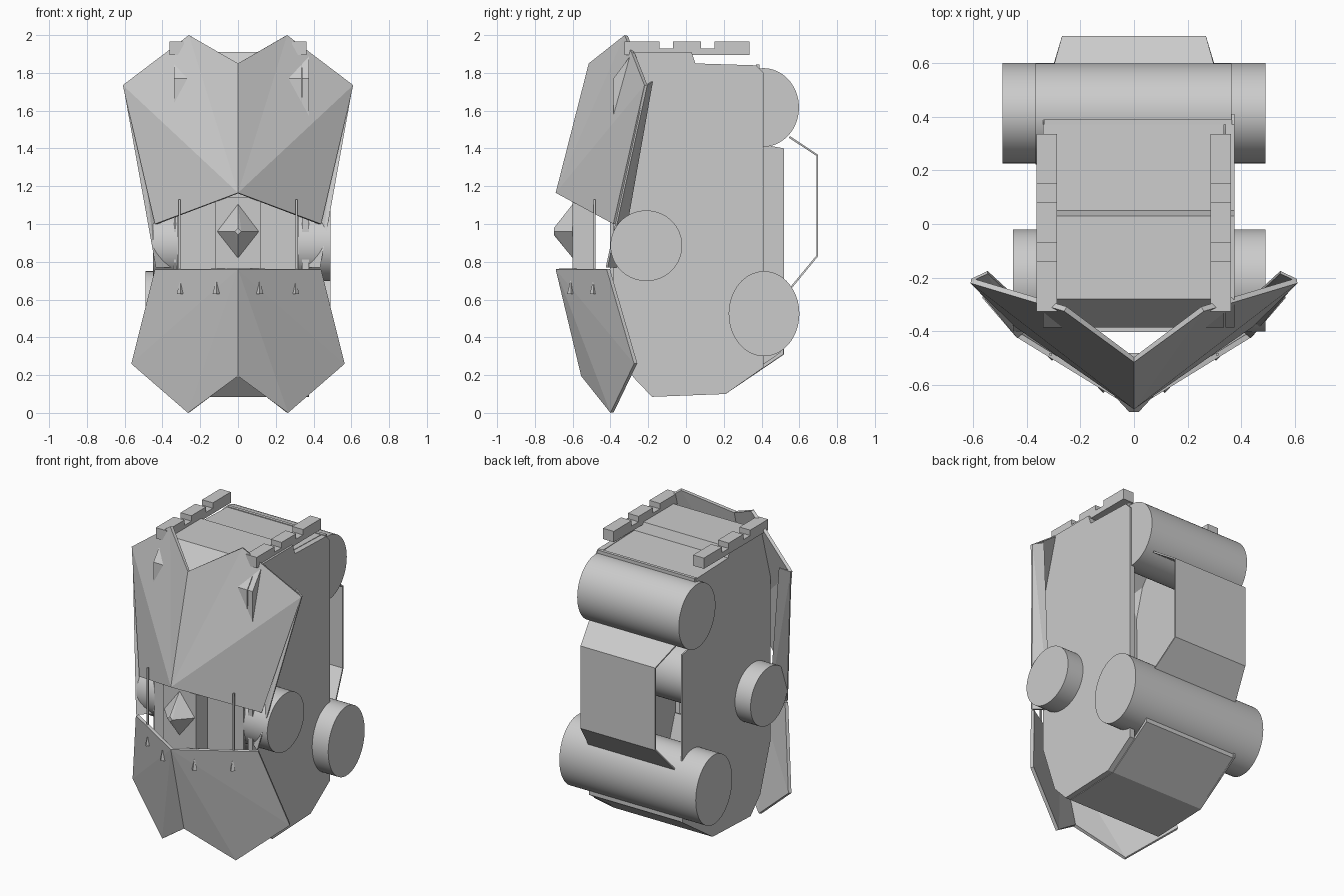
import bpy
import bmesh
from math import radians, pi
from mathutils import Matrix, Vector

cube = bpy.data.objects.get("Cube")
if cube:
    bpy.data.objects.remove(cube, do_unlink=True)

grey = bpy.data.materials.new("light_grey")
grey.use_nodes = True
colour = (0.6, 0.6, 0.6, 1)
grey.diffuse_color = colour
grey.node_tree.nodes["Principled BSDF"].inputs["Base Color"].default_value = colour


def finish(name, bm, fix_normals=True, thickness=0, offset=-1):
    if fix_normals:
        bmesh.ops.recalc_face_normals(bm, faces=bm.faces)
    mesh = bpy.data.meshes.new(name)
    bm.to_mesh(mesh)
    bm.free()
    mesh.materials.append(grey)
    obj = bpy.data.objects.new(name, mesh)
    bpy.context.collection.objects.link(obj)
    if thickness:
        mod = obj.modifiers.new("thickness", 'SOLIDIFY')
        mod.thickness = thickness
        mod.offset = offset
    return obj


def prism(name, profile, x0, x1):
    """Closed (y, z) profile extruded along x."""
    bm = bmesh.new()
    face = bm.faces.new([bm.verts.new((x0, y, z)) for y, z in profile])
    new = bmesh.ops.extrude_face_region(bm, geom=[face])["geom"]
    moved = [v for v in new if isinstance(v, bmesh.types.BMVert)]
    bmesh.ops.translate(bm, verts=moved, vec=(x1 - x0, 0, 0))
    return finish(name, bm)


def sheet(name, path, thickness, offset=-1):
    """Bent sheet across x from (half width, y, z) points."""
    bm = bmesh.new()
    rows = [(bm.verts.new((-w, y, z)), bm.verts.new((w, y, z))) for w, y, z in path]
    for (a, b), (c, d) in zip(rows, rows[1:]):
        bm.faces.new((a, b, d, c))
    return finish(name, bm, False, thickness, offset)


def box(name, x0, x1, y0, y1, z0, z1):
    return prism(name, [(y0, z0), (y1, z0), (y1, z1), (y0, z1)], x0, x1)


def barrel(name, x0, x1, y, z, ry, rz):
    bm = bmesh.new()
    bmesh.ops.create_cone(bm, cap_ends=True, segments=64, radius1=1, radius2=1, depth=x1 - x0)
    bm.transform(Matrix.Translation(((x0 + x1) / 2, y, z))
                 @ Matrix.Diagonal((1, ry, rz, 1)) @ Matrix.Rotation(pi / 2, 4, 'Y'))
    obj = finish(name, bm)
    bpy.ops.object.select_all(action='DESELECT')
    obj.select_set(True)
    bpy.context.view_layer.objects.active = obj
    bpy.ops.object.shade_smooth_by_angle(angle=radians(40))
    return obj


def shield(name, pivot, outline, thickness):
    """Mirrored fan of triangles round a point on the centre line."""
    bm = bmesh.new()
    centre = bm.verts.new(pivot)
    for side in (1, -1):
        ring = [bm.verts.new((side * x, y, z)) for x, y, z in outline]
        for a, b in zip(ring, ring[1:]):
            bm.faces.new((centre, a, b) if side > 0 else (centre, b, a))
    bmesh.ops.remove_doubles(bm, verts=bm.verts, dist=0.0005)
    return finish(name, bm, False, thickness)


def hull(name, points):
    bm = bmesh.new()
    for p in points:
        bm.verts.new(p)
    bmesh.ops.convex_hull(bm, input=bm.verts)
    return finish(name, bm)


def spike(name, base, height, radius):
    bm = bmesh.new()
    bmesh.ops.create_cone(bm, cap_ends=True, segments=4, radius1=radius, radius2=0, depth=height)
    bm.transform(Matrix.Translation(Vector(base) + Vector((0, 0, height / 2))))
    return finish(name, bm)


# Hollow body: the left plate stands proud, the right one reaches further back
front = [(0.21, 0.10), (-0.18, 0.085), (-0.28, 0.19), (-0.385, 0.50), (-0.385, 1.77),
         (-0.28, 1.91), (0.03, 1.91), (0.05, 1.85), (0.37, 1.84), (0.41, 1.80)]
prism("left_side_plate", front + [(0.41, 0.24)], 0.34, 0.375)
prism("right_side_plate", front + [(0.41, 1.42), (0.52, 1.40), (0.52, 0.31)], -0.338, -0.328)

# Top and upper front skin, lower skin, and the flat front panel
upper = [(0.37, 1.84), (0.05, 1.85), (0.03, 1.91), (-0.28, 1.91), (-0.385, 1.77), (-0.385, 1.15)]
lower = [(-0.385, 0.50), (-0.28, 0.19), (-0.18, 0.085), (0.21, 0.10), (0.515, 0.31), (0.515, 0.36)]
sheet("upper_skin", [(0.336, y, z) for y, z in upper], 0.02, 1)
sheet("lower_skin", [(0.336, y, z) for y, z in lower], 0.02, 1)
box("front_panel", -0.32, 0.32, -0.402, -0.385, 0.50, 1.20)
box("top_rear_lip", -0.335, 0.365, 0.37, 0.39, 1.80, 1.845)

# Barrels across the body
barrel("upper_rear_barrel", -0.367, 0.363, 0.41, 1.617, 0.188, 0.208)
barrel("lower_rear_barrel", -0.49, 0.49, 0.413, 0.525, 0.187, 0.225)
barrel("front_barrel", -0.45, 0.49, -0.21, 0.885, 0.19, 0.187)

# Bent guard on the back
sheet("rear_guard", [(0.31, 0.55, 1.465), (0.268, 0.70, 1.365),
                     (0.268, 0.70, 0.83), (0.31, 0.56, 0.66)], 0.01)

# Notched rails on the top
rail = [(-0.325, 1.895), (0.335, 1.895), (0.335, 1.965), (0.15, 1.965), (0.15, 1.93),
        (0.08, 1.93), (0.08, 1.965), (-0.07, 1.965), (-0.07, 1.93), (-0.14, 1.93),
        (-0.14, 1.965), (-0.325, 1.965)]
for side, x in (("left", 0.285), ("right", -0.363)):
    prism(side + "_top_rail", rail, x, x + 0.077)

# Faceted front shields
shield("upper_shield", (0, -0.69, 1.165),
       [(0.44, -0.385, 1.0), (0.61, -0.22, 1.735), (0.26, -0.325, 2.0), (0, -0.515, 1.85)], 0.02)
shield("lower_shield", (0, -0.69, 0.76),
       [(0, -0.555, 0.195), (0.265, -0.40, 0.0), (0.565, -0.275, 0.26), (0.44, -0.42, 0.76)], 0.02)

# Centre block with a faceted stud
box("centre_block", -0.12, 0.12, -0.60, -0.48, 0.70, 1.14)
tip = 0.018
hull("diamond_stud",
     [(0.11, -0.6, 0.96), (-0.11, -0.6, 0.96), (0, -0.6, 1.105), (0, -0.6, 0.82),
      (tip, -0.7, 0.96), (-tip, -0.7, 0.96), (0, -0.7, 0.96 + tip), (0, -0.7, 0.96 - tip)])

# Side wings behind the upper shield, rods and teeth on both sides
for side, s in (("left", 1), ("right", -1)):
    wing = [(0.608, -0.215, 1.735), (0.545, -0.185, 1.755),
            (0.355, -0.36, 0.77), (0.435, -0.425, 0.77)]
    hull(side + "_shield_wing",
         [(s * x, y + dy, z) for x, y, z in wing for dy in (0, 0.01)])
    box(side + "_rod", s * 0.31 - 0.005, s * 0.31 + 0.005, -0.49, -0.48, 0.76, 1.13)
    for part, tx, ty in (("inner", 0.115, -0.61), ("outer", 0.305, -0.49)):
        spike(f"{side}_{part}_tooth", (s * tx, ty, 0.63), 0.08, 0.019)
